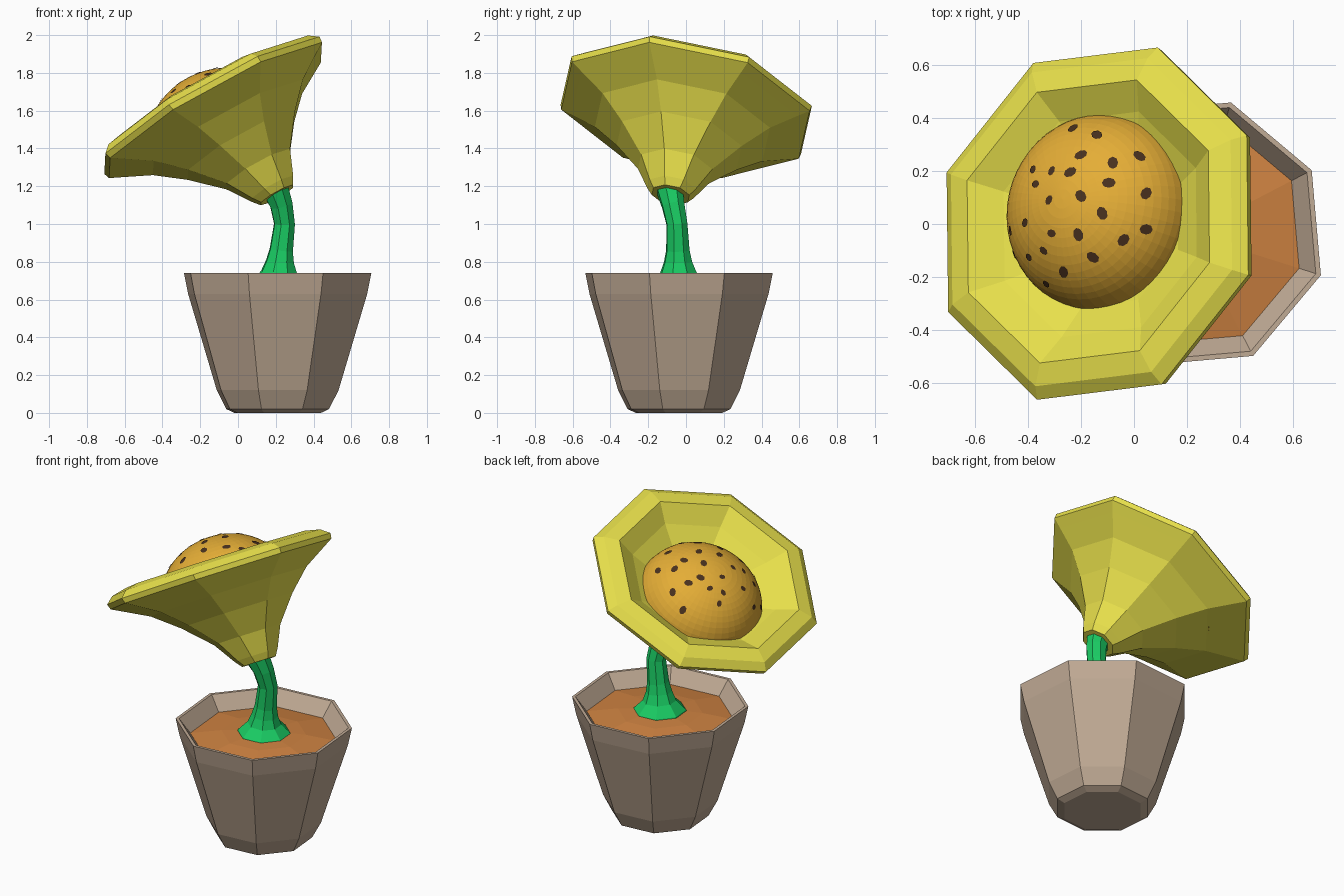
import bpy, bmesh, math
from mathutils import Vector, Matrix

if "Cube" in bpy.data.objects:
    bpy.data.objects.remove(bpy.data.objects["Cube"])


def material(name, rgb):
    m = bpy.data.materials.new(name)
    m.diffuse_color = (*rgb, 1)
    m.use_nodes = True
    m.node_tree.nodes["Principled BSDF"].inputs["Base Color"].default_value = m.diffuse_color
    return m


TAUPE = material("taupe clay", (0.53, 0.405, 0.30))
SOIL = material("orange soil", (0.62, 0.225, 0.053))
GREEN = material("stem green", (0.010, 0.60, 0.125))
YELLOW = material("petal yellow", (0.80, 0.74, 0.07))
AMBER = material("amber", (0.78, 0.42, 0.037))
BROWN = material("seed brown", (0.065, 0.03, 0.013))


def finish(name, bm, mat, recalc=True):
    if recalc:
        bmesh.ops.recalc_face_normals(bm, faces=bm.faces)
    me = bpy.data.meshes.new(name)
    bm.to_mesh(me)
    bm.free()
    me.materials.append(mat)
    ob = bpy.data.objects.new(name, me)
    bpy.context.collection.objects.link(ob)
    return ob


def ring(center, radius, u, v, sides=8):
    """Polygon of points around a centre in the plane of u and v."""
    c = Vector(center)
    return [c + radius * (math.cos(a) * u + math.sin(a) * v)
            for a in (2 * math.pi * i / sides for i in range(sides))]


def loft(name, rings, mat):
    """Skin a list of equal-sided rings and cap both ends."""
    bm = bmesh.new()
    vs = [[bm.verts.new(p) for p in r] for r in rings]
    for a, b in zip(vs, vs[1:]):
        for i in range(len(a)):
            j = (i + 1) % len(a)
            bm.faces.new((a[i], a[j], b[j], b[i]))
    bm.faces.new(vs[0][::-1])
    bm.faces.new(vs[-1])
    return finish(name, bm, mat)


# Pot: eight-sided, with a thin rim and a sloped inner wall
turn = math.radians(27.5)
PU = Vector((math.cos(turn), math.sin(turn), 0))
PV = Vector((-math.sin(turn), math.cos(turn), 0))
PX, PY = 0.21, -0.037
pot_profile = [(0.0, 0.24), (0.02, 0.285), (0.12, 0.338), (0.63, 0.497),
               (0.74, 0.52), (0.74, 0.50), (0.645, 0.43), (0.62, 0.42)]
loft("pot", [ring((PX, PY, z), r, PU, PV) for z, r in pot_profile], TAUPE)

# Soil: low mound inside the pot
soil_profile = [(0.63, 0.42), (0.65, 0.435), (0.68, 0.25), (0.69, 0.10)]
loft("soil", [ring((PX, PY, z), r, PU, PV) for z, r in soil_profile], SOIL)

# Stem: flared at the base, bending into the flower
stem_path = [((0.215, -0.04, 0.66), 0.165), ((0.215, -0.04, 0.69), 0.155),
             ((0.217, -0.04, 0.745), 0.10), ((0.222, -0.042, 0.80), 0.078),
             ((0.229, -0.043, 0.86), 0.065), ((0.246, -0.048, 1.0), 0.058),
             ((0.230, -0.068, 1.1), 0.063), ((0.195, -0.088, 1.19), 0.075),
             ((0.17, -0.085, 1.24), 0.075)]
stem_rings = []
for i, (c, r) in enumerate(stem_path):
    before = Vector(stem_path[max(i - 1, 0)][0])
    after = Vector(stem_path[min(i + 1, len(stem_path) - 1)][0])
    d = (after - before).normalized()
    u = (PU - d * PU.dot(d)).normalized()
    stem_rings.append(ring(c, r, u, d.cross(u)))
loft("stem", stem_rings, GREEN)

# Flower: eight-sided trumpet tilted to the left and back
N = Vector((-0.488, 0.171, 0.856)).normalized()
U = Vector((0.56, -0.19, 0.357))
U = (U - N * U.dot(N)).normalized()
V = N.cross(U)
MOUTH, NECK = Vector((-0.145, 0.003, 1.638)), Vector((0.20, -0.08, 1.163))
# (position from mouth to neck, radius): inside of bowl, lip, outside
trumpet = [(0.17, 0.18), (0.15, 0.32), (0.05, 0.45), (-0.08, 0.565),
           (-0.045, 0.655), (0.02, 0.703), (0.075, 0.695), (0.135, 0.63),
           (0.265, 0.49), (0.47, 0.35), (0.73, 0.208), (0.95, 0.135),
           (1.02, 0.105)]
loft("flower_trumpet",
     [ring(MOUTH.lerp(NECK, s), r, U, V) for s, r in trumpet], YELLOW)

# Flower centre: slightly flattened dome resting in the bowl
C, RA, RH = Vector((-0.115, 0.04, 1.49)), 0.38, 0.32
frame = Matrix((U, V, N)).transposed()
squash = frame @ Matrix.Diagonal((RA, RA, RH))
bm = bmesh.new()
bmesh.ops.create_uvsphere(bm, u_segments=48, v_segments=32, radius=1)
bmesh.ops.bisect_plane(bm, geom=bm.verts[:] + bm.edges[:] + bm.faces[:],
                       plane_co=(0, 0, -0.05), plane_no=(0, 0, -1),
                       clear_outer=True)
bmesh.ops.holes_fill(bm, edges=[e for e in bm.edges if e.is_boundary])
bm.transform(Matrix.Translation(C) @ squash.to_4x4())
finish("flower_centre", bm, AMBER)

# Seeds: small flat plates laid on the dome, placed as seen from the top
seeds = [(-.23, .36), (-.14, .335), (-.20, .26), (-.08, .23), (.02, .255),
         (-.24, .195), (-.31, .20), (-.38, .205), (-.37, .15), (-.32, .09),
         (-.20, .105), (-.095, .155), (.045, .115), (-.12, .04), (.045, -.02),
         (-.04, -.06), (-.21, -.04), (-.31, -.035), (-.41, .005),
         (-.465, -.025), (-.34, -.10), (-.395, -.125), (-.265, -.18),
         (-.155, -.125), (-.33, -.225), (-.45, -.115)]
inv = squash.inverted()
bm = bmesh.new()
for i, (x, y) in enumerate(seeds):
    # intersect a vertical line with the dome
    o = inv @ Vector((x - C.x, y - C.y, 0))
    d = inv @ Vector((0, 0, 1))
    a, b, c = d.dot(d), o.dot(d), o.dot(o) - 1
    z = (-b + math.sqrt(max(b * b - a * c, 0))) / a
    local = o + d * z
    normal = (inv.transposed() @ local).normalized()
    p = C + squash @ local + normal * 0.003
    side = normal.cross(Vector((math.cos(i), math.sin(i), 0.3))).normalized()
    size = 1.05 if x > -0.3 else 0.8
    pts = ring(p, size, side * 0.025, normal.cross(side) * 0.019)
    bm.faces.new([bm.verts.new(q) for q in pts])
finish("seeds", bm, BROWN, recalc=False)
